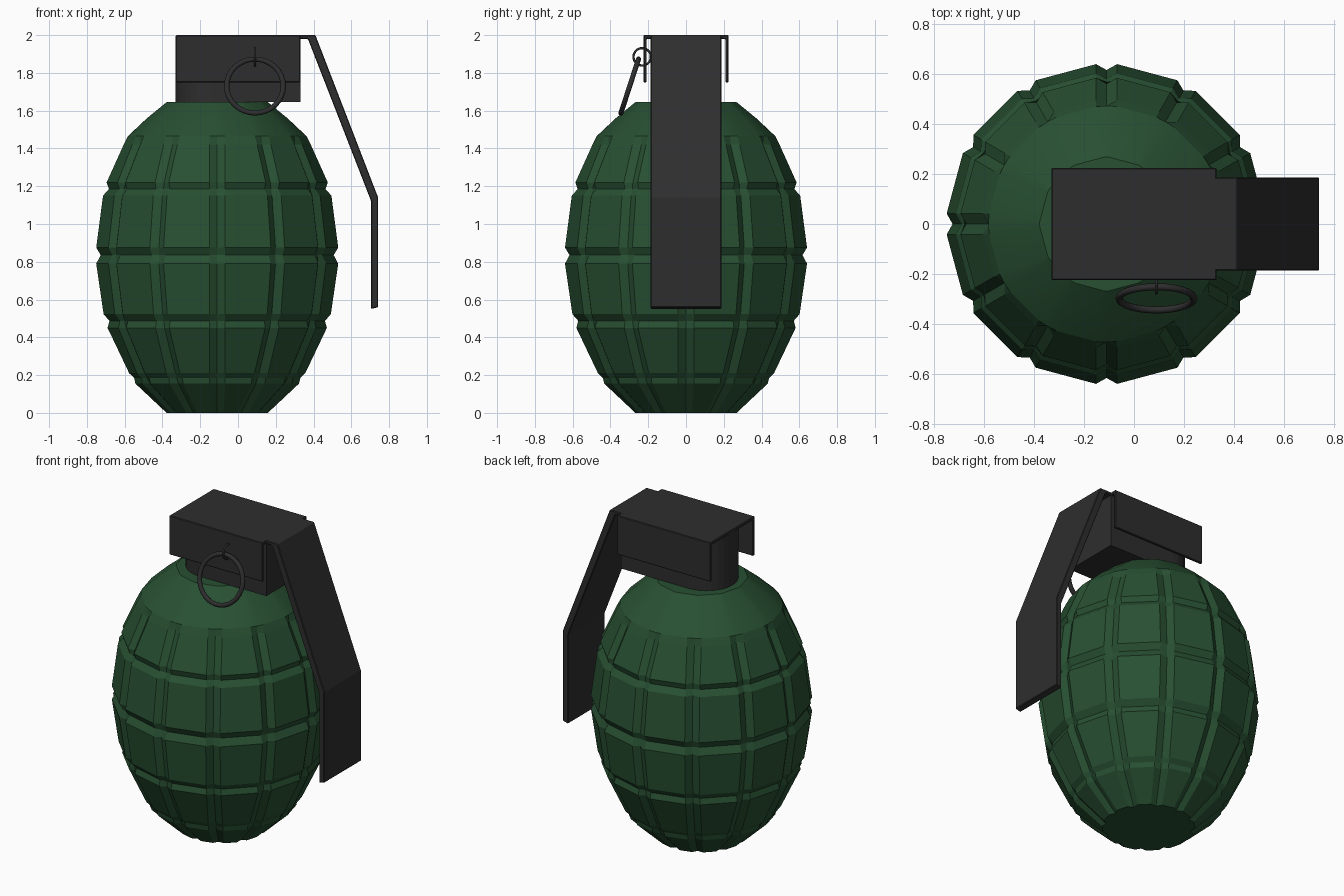
import bpy, bmesh, math
from mathutils import Matrix

if "Cube" in bpy.data.objects:
    bpy.data.objects.remove(bpy.data.objects["Cube"])


def material(name, rgb):
    m = bpy.data.materials.new(name)
    m.diffuse_color = (*rgb, 1)
    m.use_nodes = True
    m.node_tree.nodes["Principled BSDF"].inputs["Base Color"].default_value = m.diffuse_color
    return m


GREEN = material("dark green", (0.021, 0.08, 0.032))
DARK = material("charcoal", (0.027, 0.027, 0.028))
CX = -0.11  # axis of the body


def finish(name, bm, mat, bevel=0):
    bmesh.ops.recalc_face_normals(bm, faces=bm.faces)
    me = bpy.data.meshes.new(name)
    bm.to_mesh(me)
    bm.free()
    me.materials.append(mat)
    ob = bpy.data.objects.new(name, me)
    bpy.context.collection.objects.link(ob)
    if bevel:
        b = ob.modifiers.new("bevel", 'BEVEL')
        b.width, b.segments = bevel, 1
    return ob


def prism(bm, pts, axis, a, b):
    """Extrude a profile along y (points are x,z) or z (points are x,y)."""
    def place(p, t):
        return (p[0], t, p[1]) if axis == 'y' else (p[0], p[1], t)
    lo = [bm.verts.new(place(p, a)) for p in pts]
    hi = [bm.verts.new(place(p, b)) for p in pts]
    bm.faces.new(lo)
    bm.faces.new(hi[::-1])
    for i in range(len(pts)):
        j = (i + 1) % len(pts)
        bm.faces.new((lo[i], lo[j], hi[j], hi[i]))


# Body: 12 columns of plates parted by V grooves; rows are z, radius, groove half width, groove depth
rows = [(0, .27, .033, .02), (.155, .435, .042, .025), (.185, .442, .042, .012),
        (.21, .468, .042, .025), (.45, .582, .042, .025), (.487, .572, .042, .006),
        (.523, .603, .042, .025), (.79, .642, .042, .025), (.835, .618, .042, .004),
        (.875, .642, .042, .025), (1.15, .606, .042, .025), (1.185, .575, .042, .006),
        (1.22, .587, .042, .025), (1.42, .497, .042, .025), (1.465, .473, .042, 0),
        (1.56, .372, .025, 0), (1.645, .268, .01, 0)]
bm = bmesh.new()
rings = []
for z, r, w, d in rows:
    ring = []
    for k in range(12):
        for s in (-1, 0, 1):
            a = math.radians(30 * k) + s * w / r
            rr = r - d if s == 0 else r
            ring.append(bm.verts.new((CX + rr * math.cos(a), rr * math.sin(a), z)))
    rings.append(ring)
for n, (lo, hi) in enumerate(zip(rings, rings[1:])):
    for i in range(36):
        j = (i + 1) % 36
        f = bm.faces.new((lo[i], lo[j], hi[j], hi[i]))
        f.smooth = rows[n][0] > 1.46
bm.faces.new(rings[0][::-1])
bm.faces.new(rings[-1])
finish("grenade_body", bm, GREEN)

# Fuze housing: block with one rounded end
bm = bmesh.new()
R = 0.185
arc = [(-0.145 + R * math.cos(t), R * math.sin(t))
       for t in (math.pi / 2 + math.pi * i / 16 for i in range(17))]
prism(bm, arc + [(0.33, -R), (0.33, R)], 'z', 1.645, 1.985)
finish("fuze_housing", bm, DARK)

# Lever cap: folded sheet channel over the housing
bm = bmesh.new()
prism(bm, [(-.225, 1.75), (-.225, 2), (.225, 2), (.225, 1.75),
           (.208, 1.75), (.208, 1.98), (-.208, 1.98), (-.208, 1.75)], 'y', -.33, .33)
bmesh.ops.rotate(bm, verts=bm.verts, matrix=Matrix.Rotation(math.pi / 2, 3, 'Z'))
finish("lever_cap", bm, DARK, 0.004)

# Lever arm: bent strip hanging beside the body
bm = bmesh.new()
prism(bm, [(.32, 2), (.41, 2), (.742, 1.14), (.742, .56), (.705, .55),
           (.705, 1.12), (.37, 1.98), (.32, 1.98)], 'y', -.187, .187)
finish("lever_arm", bm, DARK, 0.004)


# Pull ring and its small link
def ring(name, loc, rot, major, minor):
    bpy.ops.mesh.primitive_torus_add(location=loc, rotation=rot, major_radius=major,
                                     minor_radius=minor, major_segments=32, minor_segments=10)
    ob = bpy.context.object
    ob.name = name
    ob.data.materials.append(DARK)
    bpy.ops.object.shade_smooth()


ring("pull_ring", (0.09, -0.298, 1.73), (math.radians(90 - 18), 0, 0), 0.15, 0.014)
ring("ring_link", (0.09, -0.232, 1.885), (0, math.pi / 2, 0), 0.046, 0.006)
